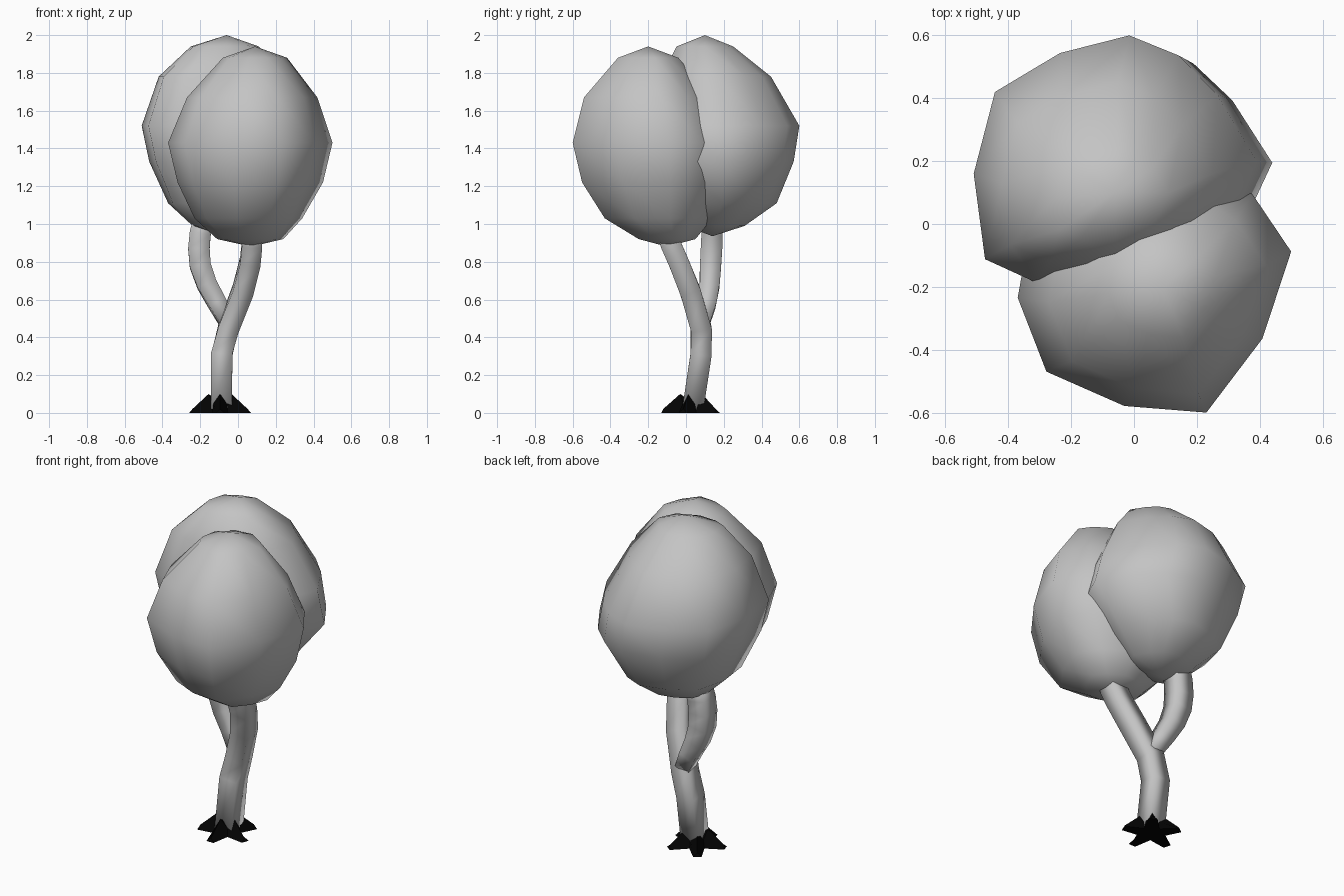
import bpy, bmesh, math
from mathutils import Vector

if "Cube" in bpy.data.objects:
    bpy.data.objects.remove(bpy.data.objects["Cube"], do_unlink=True)


def material(name, value):
    m = bpy.data.materials.new(name)
    m.use_nodes = True
    m.diffuse_color = (value, value, value, 1)
    m.node_tree.nodes["Principled BSDF"].inputs["Base Color"].default_value = (value, value, value, 1)
    return m


GREY = material("mid grey", 0.55)
BLACK = material("root black", 0.001)


def finish(bm, name, mat, smooth):
    bmesh.ops.recalc_face_normals(bm, faces=bm.faces)
    mesh = bpy.data.meshes.new(name)
    bm.to_mesh(mesh)
    bm.free()
    mesh.materials.append(mat)
    if smooth:
        mesh.shade_smooth()
    obj = bpy.data.objects.new(name, mesh)
    bpy.context.collection.objects.link(obj)


def bridge(bm, rows):
    """Quads between successive closed rings of vertices."""
    n = len(rows[0])
    for a, b in zip(rows, rows[1:]):
        for i in range(n):
            j = (i + 1) % n
            bm.faces.new((a[i], b[i], b[j], a[j]))


def crown(name, plan, top, rings, bottom):
    """Stack a plan outline, fitted to the x and y extents of each ring, between two tips."""
    bm = bmesh.new()
    rows = []
    for z, x0, x1, y0, y1 in rings:
        rows.append([bm.verts.new(((x0 + x1) / 2 + u * (x1 - x0) / 2,
                                   (y0 + y1) / 2 + v * (y1 - y0) / 2, z)) for u, v in plan])
    bridge(bm, rows)
    tip, base = bm.verts.new(top), bm.verts.new(bottom)
    for i in range(len(plan)):
        bm.faces.new((tip, rows[0][i - 1], rows[0][i]))
        bm.faces.new((base, rows[-1][i], rows[-1][i - 1]))
    finish(bm, name, GREY, True)


def limb(name, points):
    """Smooth-shaded square tube along a path; each point is x, y, z and half width."""
    bm = bmesh.new()
    centres = [Vector(p[:3]) for p in points]
    rows = []
    for i, (c, p) in enumerate(zip(centres, points)):
        along = (centres[min(i + 1, len(points) - 1)] - centres[max(i - 1, 0)]).normalized()
        side = (Vector((1, 0, 0)) - along * along.x).normalized()
        depth = along.cross(side)
        rows.append([bm.verts.new(c + p[3] * (u * side + v * depth))
                     for u, v in ((1, 1), (-1, 1), (-1, -1), (1, -1))])
    bridge(bm, rows)
    bm.faces.new(rows[0])
    bm.faces.new(rows[-1])
    finish(bm, name, GREY, True)


# Two overlapping leaf crowns
crown("front_crown",
      [(1, .22), (.72, .65), (.2, 1), (-.4, .9), (-.9, .45),
       (-1, -.13), (-.79, -.69), (-.22, -.95), (.38, -1), (.79, -.44)],
      (.09, -.2, 1.94),
      [(1.88, -.08, .26, -.36, -.04),
       (1.67, -.27, .42, -.54, .13),
       (1.43, -.37, .50, -.60, .24),
       (1.22, -.32, .45, -.55, .21),
       (1.03, -.23, .34, -.43, .14),
       (.92, -.11, .24, -.25, .05)],
      (.07, -.1, .88))
crown("back_crown",
      [(1, 0), (.72, .53), (.45, .84), (.1, 1), (-.39, .86), (-.85, .55),
       (-1, -.1), (-.92, -.78), (-.55, -.97), (.07, -1), (.75, -.65)],
      (-.06, .1, 2.0),
      [(1.94, -.25, .11, -.05, .25),
       (1.78, -.42, .25, -.13, .45),
       (1.52, -.51, .39, -.20, .60),
       (1.33, -.47, .44, -.18, .57),
       (1.11, -.37, .26, -.10, .48),
       (.99, -.24, .13, .0, .31)],
      (-.08, .14, .935))

# Trunk and the side branch that forks from it
limb("trunk", [(-.087, .035, .012, .056), (-.086, .08, .31, .056), (-.05, .08, .45, .055),
               (.027, .02, .65, .055), (.065, -.04, .8, .054), (.074, -.08, .89, .054),
               (.072, -.125, 1.05, .054)])
limb("branch", [(-.055, .085, .48, .042), (-.11, .112, .58, .048), (-.165, .125, .68, .053),
                (-.2, .13, .78, .056), (-.207, .135, .87, .057), (-.2, .138, .95, .056),
                (-.17, .145, 1.06, .055)])

# Five-armed star of roots
CX, CY, REACH = -.095, .033, .166
bm = bmesh.new()


def polar(degrees, r, z):
    a = math.radians(degrees)
    return bm.verts.new((CX + r * math.cos(a), CY + r * math.sin(a), z))


peak, floor = polar(0, 0, .06), polar(0, 0, 0)
arms = []
for k in range(5):
    a = 126 + 72 * k
    arms.append(dict(crest=polar(a, .064, .1), right=polar(a - 8, REACH, 0), left=polar(a + 8, REACH, 0),
                     ridge=polar(a, REACH * .93, .02),
                     valley=polar(a + 36, .07, 0), notch=polar(a + 36, .06, .05)))
for k, arm in enumerate(arms):
    prev = arms[k - 1]
    for corners in (
            (arm["crest"], prev["notch"], prev["valley"], arm["right"], arm["ridge"]),
            (arm["crest"], arm["ridge"], arm["left"], arm["valley"], arm["notch"]),
            (arm["ridge"], arm["right"], arm["left"]),
            (peak, prev["notch"], arm["crest"]),
            (peak, arm["crest"], arm["notch"]),
            (floor, prev["valley"], arm["right"], arm["left"], arm["valley"])):
        bm.faces.new(corners)
finish(bm, "roots", BLACK, False)
